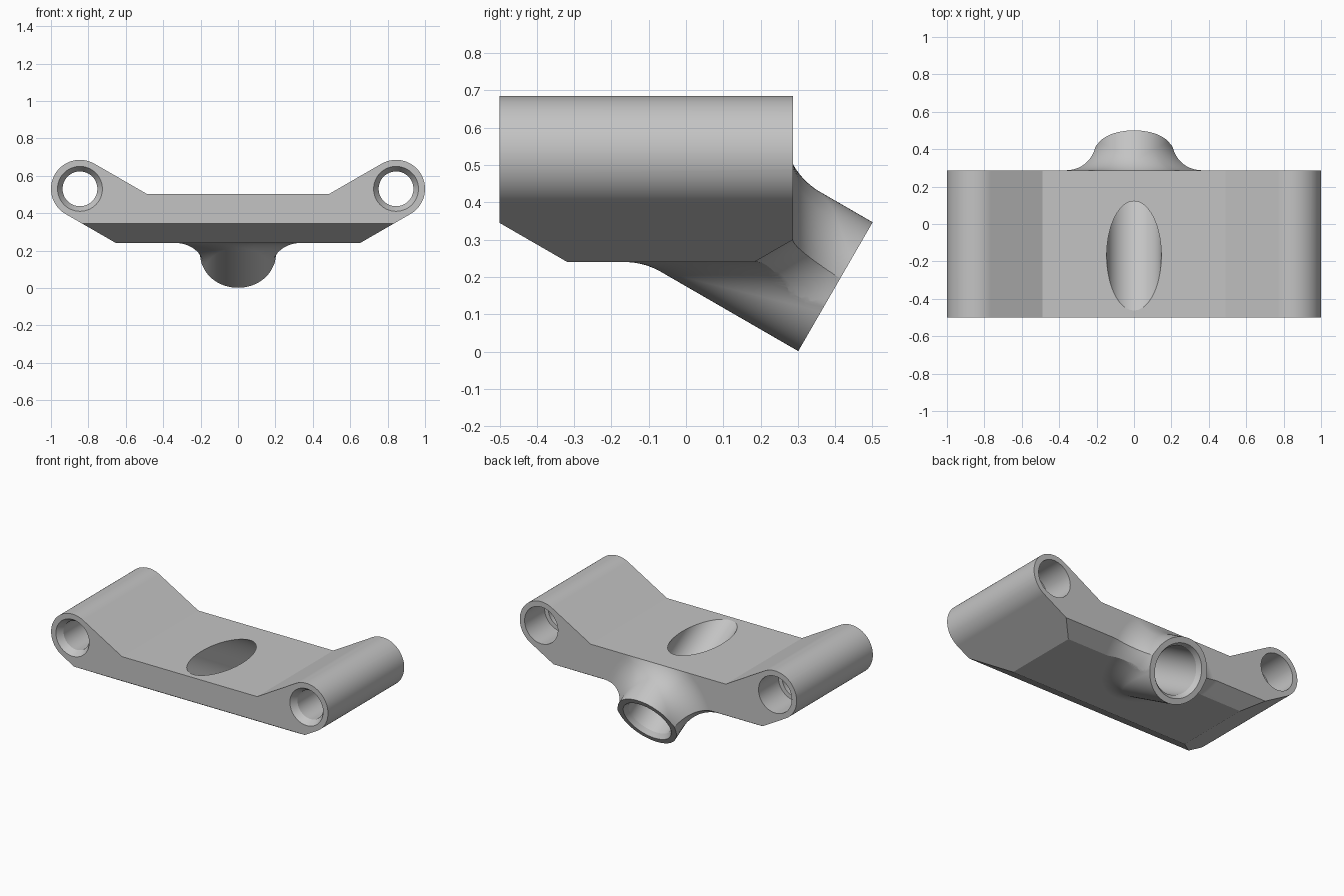
import bpy
import bmesh
from math import sin, cos, pi, radians
from mathutils import Vector

cube = bpy.data.objects.get("Cube")
if cube:
    bpy.data.objects.remove(cube, do_unlink=True)

GREY = (0.55, 0.55, 0.55, 1)
grey = bpy.data.materials.new("plain grey")
grey.use_nodes = True
grey.diffuse_color = GREY
grey.node_tree.nodes["Principled BSDF"].inputs["Base Color"].default_value = GREY

SIDES = 96
X, Y, Z = Vector((1, 0, 0)), Vector((0, 1, 0)), Vector((0, 0, 1))
C30 = cos(radians(30))
AXIS = Vector((0, C30, -0.5))            # angled socket direction
UP = X.cross(AXIS)
START = Vector((0, -0.165, 0.5))         # where the bore meets the deck
TUBE_R, FILLET, TUBE_END = 0.199, 0.197, 0.653
DECK, BACK = 0.503, 0.287


def loft(name, rings):
    """Closed solid through a list of rings with equal point counts."""
    bm = bmesh.new()
    loops = [[bm.verts.new(p) for p in ring] for ring in rings]
    n = len(loops[0])
    for a, b in zip(loops, loops[1:]):
        for i in range(n):
            j = (i + 1) % n
            bm.faces.new((a[i], a[j], b[j], b[i]))
    bm.faces.new(loops[0])
    bm.faces.new(loops[-1])
    bmesh.ops.recalc_face_normals(bm, faces=bm.faces)
    mesh = bpy.data.meshes.new(name)
    bm.to_mesh(mesh)
    bm.free()
    mesh.materials.append(grey)
    obj = bpy.data.objects.new(name, mesh)
    bpy.context.collection.objects.link(obj)
    return obj


def turned(name, origin, u, v, profile):
    """Solid of revolution: profile holds (distance along u x v, radius)."""
    w = u.cross(v)
    angles = [2 * pi * i / SIDES for i in range(SIDES)]
    return loft(name, [[origin + w * d + (u * cos(t) + v * sin(t)) * r for t in angles]
                       for d, r in profile])


def filleted_half_space(name, point, n, radius):
    """Everything behind a plane, blended into the socket tube by a rolling ball."""
    level = n.dot(point)
    centre = START + AXIS * ((level - n.dot(START)) / n.dot(AXIS))
    steps = 18
    rings = [[] for _ in range(steps + 4)]
    for i in range(SIDES):
        t = 2 * pi * i / SIDES
        e = X * cos(t) + UP * sin(t)
        base = START + e * (radius + FILLET)
        ball = base + AXIS * ((level + FILLET - n.dot(base)) / n.dot(AXIS))
        touch = ball - n * FILLET
        if n == Y and touch.z > DECK - 0.001:
            # The ball rides on the rear deck edge instead of the face
            edge = Vector((base.x, BACK, DECK - 0.001))
            to_edge = edge - base
            along = AXIS.dot(to_edge)
            ball = base + AXIS * (along + (along ** 2 - to_edge.length_squared + FILLET ** 2) ** 0.5)
            touch = edge
        rings[0].append(START + AXIS * 3 + e * radius)
        d0, d1 = -e, (touch - ball).normalized()
        angle = d0.angle(d1)
        for k in range(steps + 1):
            f = k / steps
            d = (d0 * sin((1 - f) * angle) + d1 * sin(f * angle)) / sin(angle)
            rings[k + 1].append(ball + d * FILLET)
        far = centre + (touch - centre) * 8
        rings[-2].append(far)
        rings[-1].append(far - n * 3)
    return loft(name, rings)


def block(name, point, n):
    """Large block whose face lies on the given plane, filling the side n points to."""
    side = X.cross(n)
    ring = [point + X * a * 2 + side * b * 2 for a, b in ((-1, -1), (1, -1), (1, 1), (-1, 1))]
    return loft(name, [ring, [p + n * 3 for p in ring]])


def combine(target, tool, operation):
    mod = target.modifiers.new("cut", 'BOOLEAN')
    mod.operation, mod.solver, mod.object = operation, 'MANIFOLD', tool
    bpy.context.view_layer.objects.active = target
    bpy.ops.object.modifier_apply(modifier=mod.name)
    bpy.data.objects.remove(tool, do_unlink=True)


# Stock: outline with two round lugs, extruded front to back
LUG_X, LUG_Z, LUG_R = 0.845, 0.53, 0.155
half = [(0.488, DECK)]
for i in range(33):
    t = radians(120 - 180 * i / 32)
    half.append((LUG_X + LUG_R * cos(t), LUG_Z + LUG_R * sin(t)))
half += [(0.496, 0.15), (0.496, -0.1)]
outline = half + [(-x, z) for x, z in reversed(half)]
body = loft("bracket_body", [[Vector((x, y, z)) for x, z in outline] for y in (-0.5, 0.7)])

# Underside, back face and rear bevel, each flowing into the angled socket
back_edge = Vector((0, BACK, 0.3))
planes = (("underside", Z * 0.24, -Z),
          ("back_face", back_edge, Y),
          ("rear_bevel", back_edge, Vector((0, 0.5, -C30))))
for i, (name, point, n) in enumerate(planes):
    combine(body, filleted_half_space(name, point, n, TUBE_R + i * 0.001), 'INTERSECT')

# Socket end and front bevel
combine(body, block("socket_end", START + AXIS * TUBE_END, AXIS), 'DIFFERENCE')
combine(body, block("front_bevel", Vector((0, -0.5, 0.345)), Vector((0, -0.5, -C30))), 'DIFFERENCE')

# Angled bore with a countersunk mouth
bore = [(-0.6, 0.146), (TUBE_END - 0.03, 0.146), (TUBE_END + 0.03, 0.182)]
combine(body, turned("socket_bore", START, X, -UP, bore), 'DIFFERENCE')

# Rod holes: countersunk at the front, wider pocket at the back
rod = [(-0.54, 0.147), (-0.46, 0.093), (0.08, 0.093), (0.081, 0.12), (0.5, 0.12)]
for side in (-1, 1):
    hole = turned("rod_hole", Vector((side * LUG_X, 0, LUG_Z)), Z, X, rod)
    combine(body, hole, 'DIFFERENCE')

# Smooth curved faces, keep edges crisp
bpy.ops.object.select_all(action='DESELECT')
body.select_set(True)
bpy.context.view_layer.objects.active = body
bpy.ops.object.shade_smooth_by_angle(angle=radians(20))
weighted = body.modifiers.new("even_shading", 'WEIGHTED_NORMAL')
weighted.keep_sharp = True
